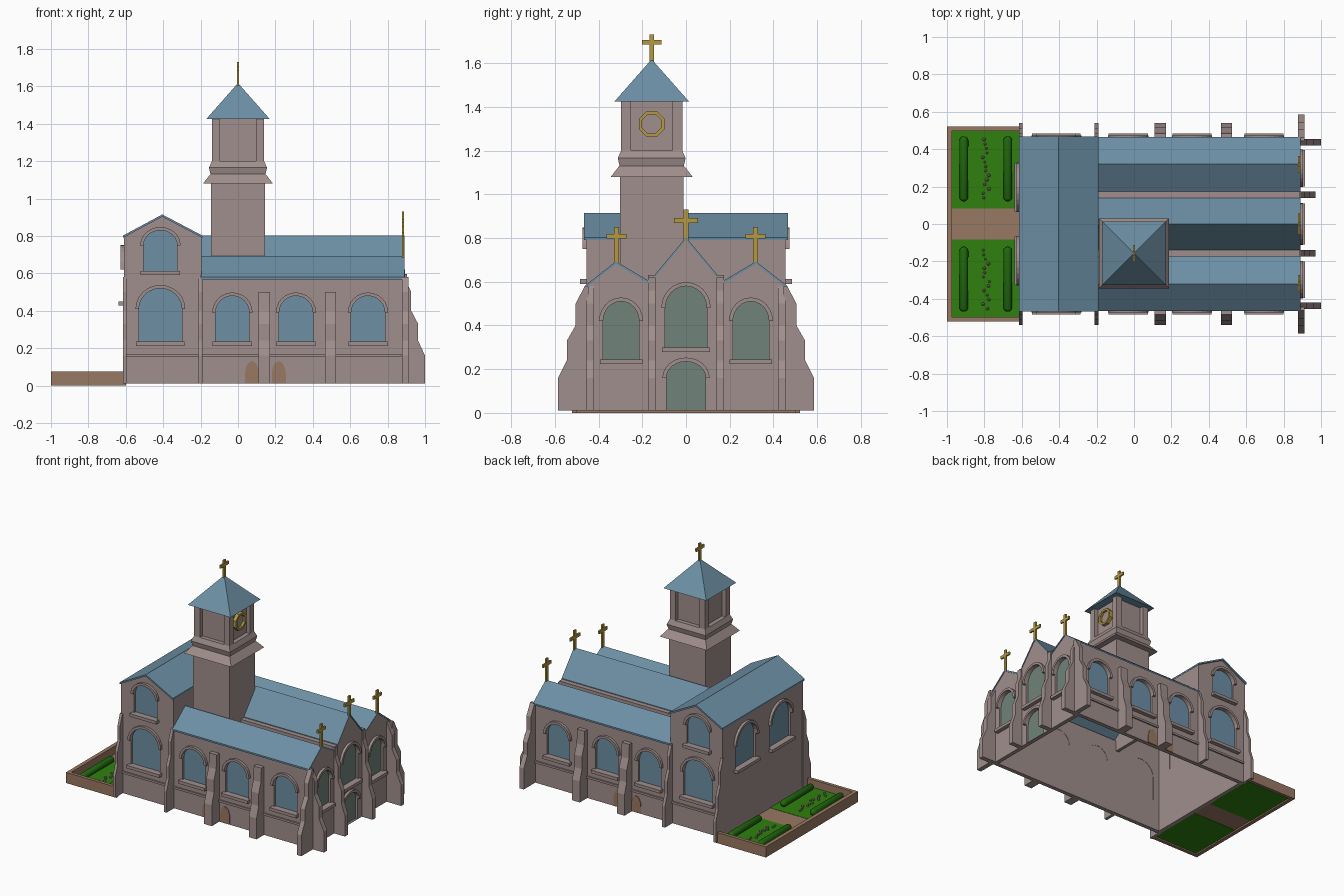
import bpy, bmesh, math, random
from mathutils import Vector

if "Cube" in bpy.data.objects:
    bpy.data.objects.remove(bpy.data.objects["Cube"])

random.seed(4)


def material(name, r, g, b):
    m = bpy.data.materials.new(name)
    m.diffuse_color = [((c / 255 + 0.055) / 1.055) ** 2.4 for c in (r, g, b)] + [1]
    m.use_nodes = True
    m.node_tree.nodes["Principled BSDF"].inputs["Base Color"].default_value = m.diffuse_color
    return m


STONE = material("pink_stone", 160, 143, 140)
BLUE = material("slate_blue", 108, 143, 164)
GLASS = material("grey_green_glass", 112, 131, 122)
GOLD = material("gold", 180, 152, 66)
GRASS = material("grass_green", 48, 128, 14)
HEDGE = material("hedge_green", 32, 104, 14)
BROWN = material("earth_brown", 153, 120, 98)

# (u, v, n) to world for each side of the building
PLANES = {"front": lambda u, v, n: (u, -n, v), "back": lambda u, v, n: (u, n, v),
          "right": lambda u, v, n: (n, u, v), "left": lambda u, v, n: (-n, u, v)}


def finish(name, bm, mat, smooth=False):
    bmesh.ops.remove_doubles(bm, verts=bm.verts, dist=1e-5)
    bmesh.ops.recalc_face_normals(bm, faces=bm.faces)
    me = bpy.data.meshes.new(name)
    for f in bm.faces:
        f.smooth = smooth
    bm.to_mesh(me)
    bm.free()
    me.materials.append(mat)
    ob = bpy.data.objects.new(name, me)
    bpy.context.collection.objects.link(ob)
    return ob


def slab(name, plane, loops, n0, n1, mat):
    """Outline (with holes) filled and given thickness from n0 to n1."""
    cu = bpy.data.curves.new(name, 'CURVE')
    cu.dimensions, cu.fill_mode, cu.extrude = '2D', 'BOTH', abs(n1 - n0) / 2
    for pts in loops:
        sp = cu.splines.new('POLY')
        sp.points.add(len(pts) - 1)
        for p, (u, v) in zip(sp.points, pts):
            p.co = (u, v, 0, 1)
        sp.use_cyclic_u = True
    tmp = bpy.data.objects.new(name + "_outline", cu)
    bpy.context.collection.objects.link(tmp)
    dg = bpy.context.evaluated_depsgraph_get()
    me = bpy.data.meshes.new_from_object(tmp.evaluated_get(dg))
    bm = bmesh.new()
    bm.from_mesh(me)
    bpy.data.objects.remove(tmp)
    bpy.data.curves.remove(cu)
    bpy.data.meshes.remove(me)
    for v in bm.verts:
        v.co = PLANES[plane](v.co.x, v.co.y, v.co.z + (n0 + n1) / 2)
    return finish(name, bm, mat)


def rect(u0, u1, v0, v1):
    return [(u0, v0), (u1, v0), (u1, v1), (u0, v1)]


def bow(c, w, spring, top, grow=0.0, n=12):
    return [(c + (w / 2 + grow) * math.cos(math.pi * i / n),
             spring + (top - spring + grow) * math.sin(math.pi * i / n)) for i in range(n + 1)]


def arch(c, w, z0, spring, top):
    return [(c - w / 2, z0), (c + w / 2, z0)] + bow(c, w, spring, top)


def window(name, plane, spec, n, mat, sill=True):
    """Recessed pane, stone backing, arch hood and sill."""
    c, w, z0, spring, top = spec
    slab(name + "_pane", plane, [arch(*spec)], n - 0.02, n - 0.015, mat)
    slab(name + "_backing", plane, [arch(*spec)], n - 0.028, n - 0.021, STONE)
    hood = bow(c, w, spring, top, 0.018) + bow(c, w, spring, top)[::-1]
    slab(name + "_hood", plane, [hood], n - 0.005, n + 0.018, STONE)
    if sill:
        slab(name + "_sill", plane, [rect(c - w / 2 - 0.015, c + w / 2 + 0.015, z0 - 0.022, z0)],
             n - 0.02, n + 0.03, STONE)


def wall(name, plane, outline, specs, n, mat, doors=()):
    slab(name, plane, [outline] + [arch(*s) for s in list(specs) + list(doors)], n - 0.03, n, STONE)
    for i, s in enumerate(specs):
        window(f"{name}_window_{i}", plane, s, n, mat)
    for s in doors:
        window(name + "_door", plane, s, n, mat, sill=False)


def loft(name, cx, cy, rings, mat):
    """Square tower section through (half width, height) rings."""
    bm = bmesh.new()
    loops = [[bm.verts.new((cx + sx * h, cy + sy * h, z))
              for sx, sy in ((-1, -1), (1, -1), (1, 1), (-1, 1))] for h, z in rings]
    for a, b in zip(loops, loops[1:]):
        for i in range(4):
            bm.faces.new((a[i], a[(i + 1) % 4], b[(i + 1) % 4], b[i]))
    bm.faces.new(loops[0])
    bm.faces.new(loops[-1])
    return finish(name, bm, mat)


def cross(name, x, y, z0, z1, bar_z, half):
    t = 0.011
    pts = [(y - t, z0), (y + t, z0), (y + t, bar_z - t), (y + half, bar_z - t), (y + half, bar_z + t),
           (y + t, bar_z + t), (y + t, z1), (y - t, z1), (y - t, bar_z + t), (y - half, bar_z + t),
           (y - half, bar_z - t), (y - t, bar_z - t)]
    slab(name, "right", [pts], x - 0.006, x + 0.006, GOLD)


# long side walls, shared by nave and transept
side = [(-.61, .01), (.885, .01), (.885, .58), (-.2, .58), (-.2, .8), (-.405, .905), (-.61, .8)]
side_windows = [(-.03, .18, .235, .39, .48), (.31, .18, .235, .39, .48), (.695, .18, .235, .39, .48),
                (-.415, .23, .235, .41, .52), (-.415, .18, .612, .75, .83)]
for p in ("front", "back"):
    wall(p + "_wall", p, side, side_windows, .455, BLUE)
    slab(p + "_string_course", p, [rect(-.6, .875, .155, .17)], .45, .465, STONE)
    for i, c in enumerate((.075, .218)):
        slab(f"{p}_low_arch_{i}", p, [arch(c, .075, .012, .06, .13)], .453, .459, BROWN)

# three-gabled entrance facade
half = [(.455, .01), (.455, .58), (.32, .685), (.175, .6), (.14, .63)]
facade = half + [(0, .795)] + [(-y, z) for y, z in half[::-1]]
wall("facade", "right", facade, [(0, .19, .30, .48, .58), (.297, .165, .245, .42, .51),
                                 (-.297, .165, .245, .42, .51)], .885, GLASS,
     doors=[(0, .18, .013, .16, .235)])

# transept end walls
wall("transept_end", "left", rect(-.455, .455, .01, .8),
     [(.197, .23, .45, .62, .735), (-.197, .23, .45, .62, .735)], .61, BLUE)
slab("transept_inner_wall", "right", [rect(-.455, .455, .5, .8)], -.22, -.195, STONE)


# roofs as folded sheets
def roof(name, plane, a, ridge, b, n0, n1):
    t = 0.012
    pts = [a, ridge, b, (b[0], b[1] - t), (ridge[0], ridge[1] - t), (a[0], a[1] - t)]
    slab(name, plane, [pts], n0, n1, BLUE)


roof("nave_roof", "right", (-.14, .635), (0, .803), (.14, .635), -.2, .889)
for s in (-1, 1):
    roof("aisle_roof", "right", (s * .465, .58), (s * .32, .693), (s * .172, .605), -.2, .889)
    slab("valley_strip", "right", [rect(s * .155 - .019, s * .155 + .019, .57, .63)], -.2, .885, STONE)
roof("transept_roof", "back", (-.615, .802), (-.405, .915), (-.19, .802), -.467, .467)


# stepped buttresses
def steps(base, depth):
    k = depth / 0.13
    return [(base - .01, .01)] + [(base + d * k, z) for d, z in (
        (.13, .01), (.13, .16), (.09, .24), (.09, .33), (.05, .40), (.05, .50), (.008, .58))] + [(base - .01, .58)]


for s in (-1, 1):
    for x, w, d in ((-.605, .02, .085), (-.2, .022, .085), (.895, .035, .13)):
        slab("side_buttress", "right", [[(s * u, v) for u, v in steps(.455, d)]], x - w / 2, x + w / 2, STONE)
    for x in (.14, .495):
        pts = [(.445, .01), (.54, .01), (.54, .16), (.515, .24), (.515, .33), (.49, .4), (.485, .5), (.445, .5)]
        slab("side_buttress", "right", [[(s * u, v) for u, v in pts]], x - .03, x + .03, STONE)
    slab("corner_buttress", "back", [steps(.88, .12)], s * .4375 - .0175, s * .4375 + .0175, STONE)
    slab("facade_buttress", "back", [steps(.88, .09)], s * .157 - .0175, s * .157 + .0175, STONE)
    slab("facade_pier", "back", [rect(.87, .893, .5, .62)], s * .157 - .0175, s * .157 + .0175, STONE)

# bell tower
TX, TY = 0, -.157
loft("tower_shaft", TX, TY, [(.145, .56), (.145, 1.08)], STONE)
loft("tower_cornice", TX, TY, [(.187, 1.08), (.152, 1.125), (.147, 1.13), (.155, 1.165), (.14, 1.2)], STONE)
loft("belfry_core", TX, TY, [(.11, 1.19), (.11, 1.43)], STONE)
for sx in (-1, 1):
    for sy in (-1, 1):
        loft("belfry_post", TX + sx * .1175, TY + sy * .1175, [(.0225, 1.19), (.0225, 1.43)], STONE)
loft("tower_roof", TX, TY, [(.17, 1.425), (.0005, 1.617)], BLUE)


def octagon(r):
    return [(TY + r * math.cos(math.pi * (i + .5) / 4), 1.322 + r * math.sin(math.pi * (i + .5) / 4))
            for i in range(8)]


slab("clock_ring", "right", [octagon(.063), octagon(.047)], .105, .135, GOLD)
slab("clock_face", "right", [octagon(.05)], .105, .118, STONE)

# gold crosses
cross("tower_cross", TX, TY, 1.60, 1.73, 1.695, .045)
cross("nave_cross", .882, 0, .78, .93, .88, .055)
for s in (-1, 1):
    cross("aisle_cross", .882, s * .318, .68, .85, .808, .045)

# walled garden
slab("garden_end_border", "left", [rect(-.522, .522, 0, .076)], .972, 1.0, BROWN)
slab("garden_path", "left", [rect(-.085, .09, .012, .02)], .61, .975, BROWN)
for s in (-1, 1):
    slab("garden_side_border", "back", [rect(-.975, -.6, 0, .076)], s * .498, s * .522, BROWN)
    slab("lawn", "back", [rect(-.975, -.605, .01, .022)], s * .083, s * .5, GRASS)
    for x in (-.91, -.675):
        bm = bmesh.new()
        bmesh.ops.create_uvsphere(bm, u_segments=12, v_segments=8, radius=.024)
        for v in bm.verts:
            a, b, c = v.co
            v.co = Vector((x + a, s * .295 + c + math.copysign(.15, c + 1e-4), .048 + b))
        finish("hedge", bm, HEDGE, smooth=True)
    bm = bmesh.new()
    for i in range(14):
        geo = bmesh.ops.create_icosphere(bm, subdivisions=1, radius=random.uniform(.006, .011))
        off = Vector((-.79 + random.uniform(-.02, .02), s * (.14 + .024 * i), .03))
        for v in geo["verts"]:
            v.co += off
    finish("flowers", bm, STONE)
